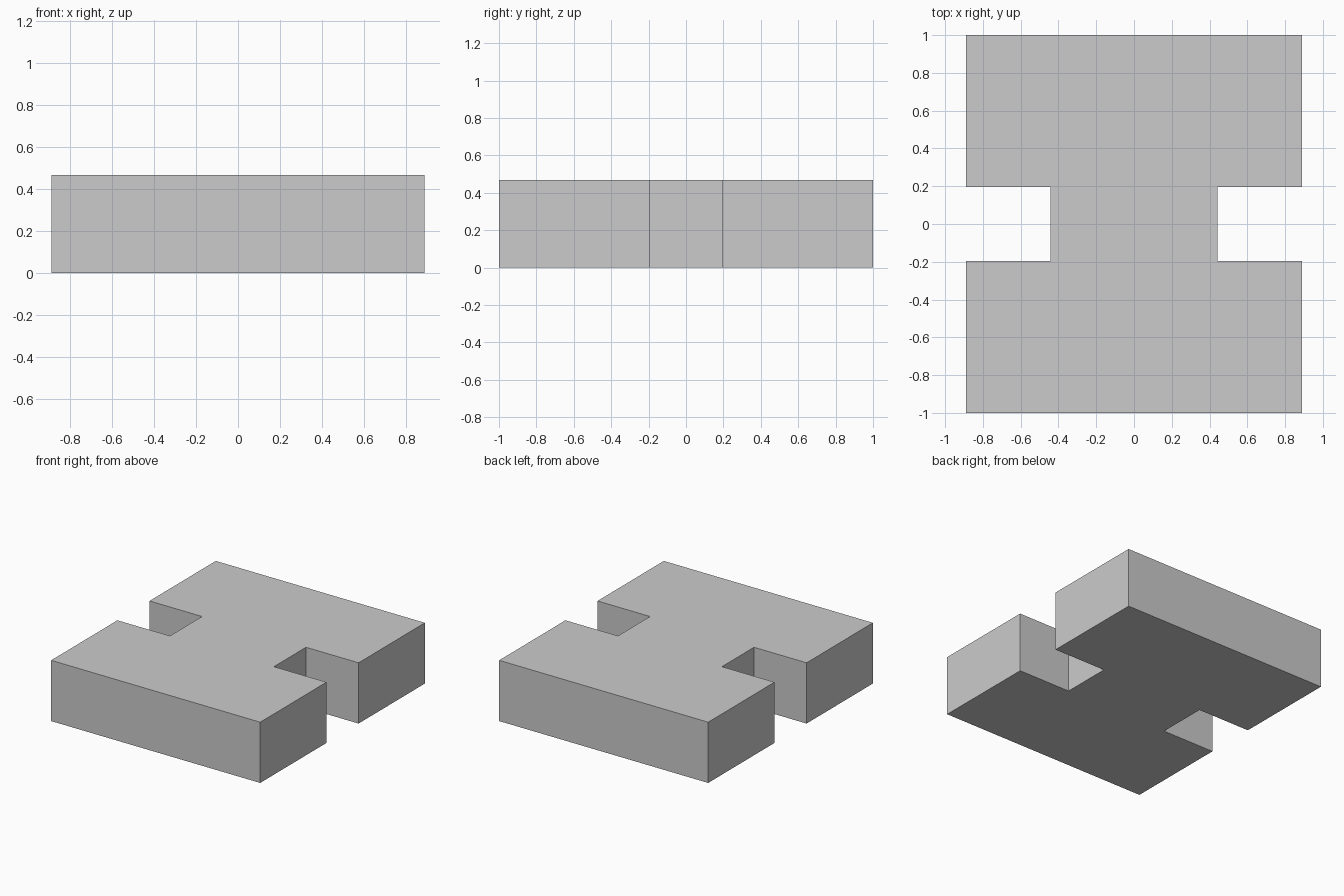
import bpy, bmesh

if "Cube" in bpy.data.objects:
    bpy.data.objects.remove(bpy.data.objects["Cube"])

HALF_WIDTH, HALF_LENGTH, HEIGHT = 0.889, 1.0, 0.467
NECK_X, NOTCH_Y = 0.442, 0.195

# Quarter outline of the notched block, mirrored into a closed H profile
right = [(HALF_WIDTH, -HALF_LENGTH), (HALF_WIDTH, -NOTCH_Y), (NECK_X, -NOTCH_Y)]
right += [(x, -y) for x, y in reversed(right)]
outline = right + [(-x, y) for x, y in reversed(right)]

# Notched block: extrude the profile upward
bm = bmesh.new()
base = bm.faces.new([bm.verts.new((x, y, 0)) for x, y in outline])
top = bmesh.ops.extrude_face_region(bm, geom=[base], use_keep_orig=True)["geom"]
bmesh.ops.translate(bm, vec=(0, 0, HEIGHT),
                    verts=[v for v in top if isinstance(v, bmesh.types.BMVert)])
bmesh.ops.recalc_face_normals(bm, faces=bm.faces)

mesh = bpy.data.meshes.new("notched_block")
bm.to_mesh(mesh)
bm.free()
bpy.context.collection.objects.link(bpy.data.objects.new("notched_block", mesh))
